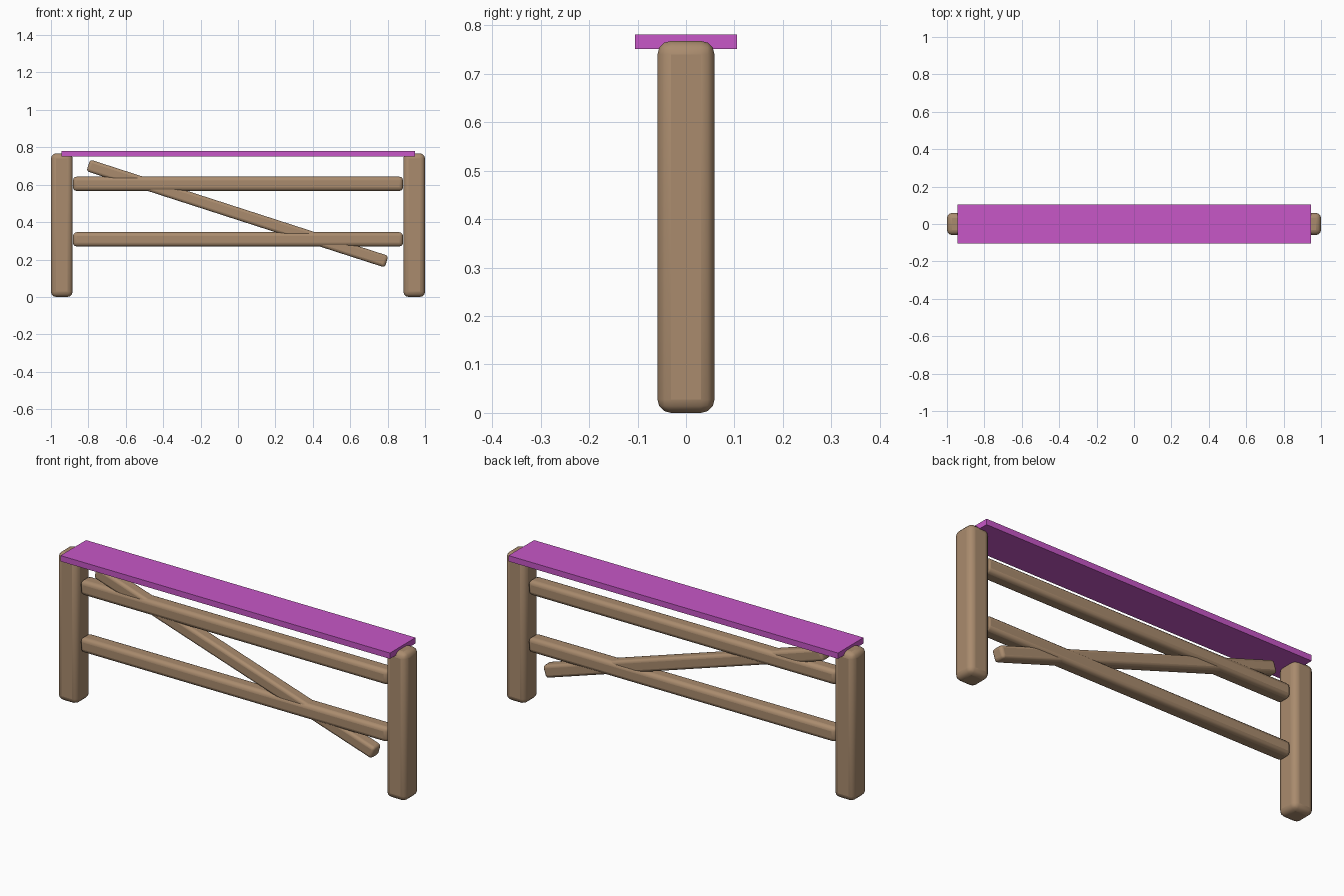
import bpy
import math

default = bpy.data.objects.get("Cube")
if default:
    bpy.data.objects.remove(default, do_unlink=True)


def material(name, color):
    mat = bpy.data.materials.new(name)
    mat.use_nodes = True
    mat.diffuse_color = color
    mat.node_tree.nodes["Principled BSDF"].inputs["Base Color"].default_value = color
    return mat


wood = material("brown wood", (0.40, 0.26, 0.155, 1))
magenta = material("magenta board", (0.57, 0.095, 0.57, 1))


def beam(name, size, location, mat, bevel=0.0, tilt=0.0):
    """Box of the given size, optionally rounded and tilted about y."""
    bpy.ops.mesh.primitive_cube_add(size=1, location=location)
    obj = bpy.context.object
    obj.name = name
    obj.scale = size
    bpy.ops.object.transform_apply(location=False, rotation=False, scale=True)
    obj.rotation_euler.y = tilt
    obj.data.materials.append(mat)
    if bevel:
        mod = obj.modifiers.new("rounded edges", 'BEVEL')
        mod.width = bevel
        mod.segments = 3
        bpy.ops.object.shade_smooth_by_angle(angle=math.radians(40))
    return obj


# Upright posts at both ends
for side, x in (("left", 0.942), ("right", -0.942)):
    beam(side + "_post", (0.116, 0.118, 0.768), (x, 0, 0.384), wood, 0.028)

# Horizontal rails between the posts
for level, z in (("lower", 0.308), ("upper", 0.605)):
    beam(level + "_rail", (1.765, 0.076, 0.076), (0, 0, z), wood, 0.02)

# Diagonal brace, falling towards the left post
run, drop = 1.595, 0.515
beam("diagonal_brace", (math.hypot(run, drop), 0.065, 0.065), (-0.003, 0, 0.446),
     wood, 0.015, math.atan2(drop, run))

# Flat board on top
beam("top_board", (1.89, 0.21, 0.03), (0, 0, 0.766), magenta)
